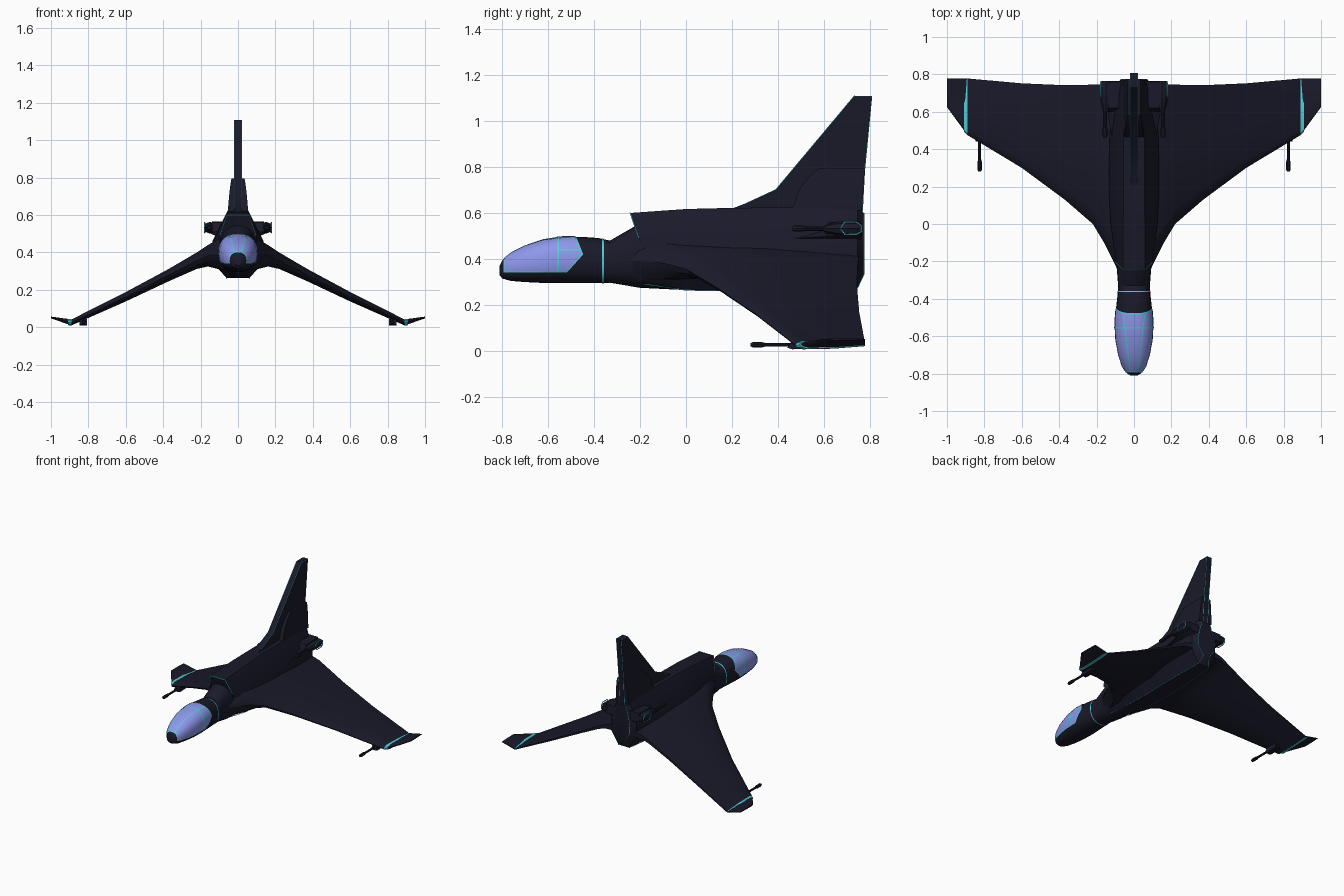
import bpy, bmesh
from math import cos, sin, pi, radians
from mathutils import Vector

if "Cube" in bpy.data.objects:
    bpy.data.objects.remove(bpy.data.objects["Cube"])


def material(name, rgb):
    m = bpy.data.materials.new(name)
    m.diffuse_color = (*rgb, 1)
    m.use_nodes = True
    m.node_tree.nodes["Principled BSDF"].inputs["Base Color"].default_value = m.diffuse_color
    return m


DARK = material("dark_hull", (0.010, 0.010, 0.023))
GLASS = material("canopy_glass", (0.27, 0.31, 0.83))
CYAN = material("cyan_trim", (0.08, 0.62, 0.68))


def finish(name, bm, mat, mirror=False, angle=28):
    bmesh.ops.recalc_face_normals(bm, faces=bm.faces)
    me = bpy.data.meshes.new(name)
    bm.to_mesh(me)
    bm.free()
    me.shade_smooth()
    me.set_sharp_from_angle(angle=radians(angle))
    me.materials.append(mat)
    ob = bpy.data.objects.new(name, me)
    bpy.context.collection.objects.link(ob)
    if mirror:
        ob.modifiers.new("mirror", "MIRROR").use_mirror_merge = False
    return ob


def loft_bm(rings, caps=True):
    bm = bmesh.new()
    vs = [[bm.verts.new(p) for p in r] for r in rings]
    n = len(vs[0])
    for a, b in zip(vs, vs[1:]):
        for i in range(n):
            j = (i + 1) % n
            bm.faces.new((a[i], a[j], b[j], b[i]))
    if caps:
        bm.faces.new(vs[0])
        bm.faces.new(vs[-1])
    return bm


def loft(name, rings, mat=DARK, mirror=False):
    return finish(name, loft_bm(rings), mat, mirror)


def plate(name, profile, x0, x1, mat=DARK, mirror=False):
    """Side (y, z) profile extruded across x."""
    return loft(name, [[(x, y, z) for y, z in profile] for x in (x0, x1)], mat, mirror)


def turned(name, x, z, stations, sides=10, mirror=True, mat=DARK):
    """Round part along y from (y, radius) stations."""
    loft(name, [[(x + r * cos(2 * pi * i / sides), y, z + r * sin(2 * pi * i / sides))
                 for i in range(sides)] for y, r in stations], mat, mirror)


def line(name, pts, r=0.003, closed=False, mirror=True):
    cu = bpy.data.curves.new(name, "CURVE")
    cu.dimensions = "3D"
    cu.bevel_depth = r
    cu.bevel_resolution = 0
    sp = cu.splines.new("POLY")
    sp.points.add(len(pts) - 1)
    for p, co in zip(sp.points, pts):
        p.co = (*co, 1)
    sp.use_cyclic_u = closed
    cu.materials.append(CYAN)
    ob = bpy.data.objects.new(name, cu)
    bpy.context.collection.objects.link(ob)
    if mirror:
        ob.modifiers.new("mirror", "MIRROR").use_mirror_merge = False


# Cockpit pod and neck: y, top, bottom, half width
POD = [(-.81, .37, .33, .018), (-.797, .395, .315, .040), (-.76, .425, .305, .062),
       (-.70, .455, .300, .081), (-.62, .482, .296, .096), (-.53, .496, .295, .101),
       (-.45, .496, .295, .096), (-.38, .491, .295, .088), (-.33, .480, .297, .085),
       (-.20, .555, .275, .095), (0, .56, .265, .10)]


def spow(v):
    return (abs(v) ** .85) * (1 if v > 0 else -1)


def pod_rings(stations, o=0.0, n=28):
    return [[((w + o) * spow(cos(2 * pi * i / n)), y,
              (t + b) / 2 + ((t - b) / 2 + o) * spow(sin(2 * pi * i / n))) for i in range(n)]
            for y, t, b, w in stations]


def pod_skin(name, offset, cuts, mat, mirror=False):
    """Offset piece of pod skin; each cut removes what lies along its normal."""
    bm = loft_bm(pod_rings(POD[:9], offset), False)
    for co, no in cuts:
        bmesh.ops.bisect_plane(bm, geom=bm.verts[:] + bm.edges[:] + bm.faces[:],
                               plane_co=co, plane_no=no, clear_outer=True)
    finish(name, bm, mat, mirror)


def canopy_cuts(e):
    return [((0, -.787 - e, 0), (0, -1, 0)), ((0, 0, .347 - e), (0, 0, -1)),
            ((0, -.452 + e, .42), (0, 1, .4)), ((0, -.452 + e, .42), (0, 1, -.9))]


loft("cockpit_pod", pod_rings(POD))
pod_skin("canopy_frame", .002, canopy_cuts(.006), CYAN)
pod_skin("canopy", .004, canopy_cuts(0), GLASS)
pod_skin("canopy_cross_bar", .006, canopy_cuts(0) + [((0, -.56, 0), (0, -1, 0)),
         ((0, -.551, 0), (0, 1, 0))], CYAN)
pod_skin("canopy_side_bar", .006, canopy_cuts(0) + [((0, -.555, 0), (0, -1, 0)),
         ((0, 0, .444), (0, 0, 1)), ((0, 0, .437), (0, 0, -1))], CYAN)
pod_skin("canopy_top_bar", .006, canopy_cuts(0) + [((.047, -.55, 0), (-1, .12, 0)),
         ((.053, -.55, 0), (1, -.12, 0)), ((0, 0, .40), (0, 0, -1))], CYAN, True)
pod_skin("neck_ring", .002, [((0, -.364, 0), (0, -1, 0)), ((0, -.357, 0), (0, 1, 0))], CYAN)


# Main hull: y, then half section (x, z) from spine to belly
def hull_ring(y, half, skew=0):
    right = [(x, y + skew * (half[0][1] - z), z) for x, z in half]
    return right + [(-x, yy, z) for x, yy, z in reversed(right)]


LIP = [(.060, .600), (.098, .490), (.085, .38), (.045, .295)]
loft("main_hull", [
    hull_ring(-.24, LIP, .33),
    hull_ring(0, [(.058, .617), (.125, .475), (.13, .345), (.06, .265)]),
    hull_ring(.20, [(.055, .622), (.135, .465), (.135, .345), (.06, .262)]),
    hull_ring(.50, [(.055, .624), (.13, .465), (.13, .345), (.06, .265)]),
    hull_ring(.745, [(.050, .624), (.105, .480), (.105, .37), (.045, .275)]),
    hull_ring(.772, [(.035, .600), (.070, .470), (.070, .40), (.025, .335)])])
lip = hull_ring(-.242, LIP, .33)
line("hull_lip_trim", [lip[6], lip[7], lip[0], lip[1]], mirror=False)
line("belly_trim", [(.05, -.19, .292), (.062, 0, .265), (.062, .2, .261), (.062, .5, .264),
                    (.047, .745, .274), (.026, .773, .335), (.071, .773, .40),
                    (.071, .773, .47), (.036, .773, .60)], .002)

# Wings: x, leading y, trailing y, top z, bottom z
WING = [(.05, -.34, .75, .45, .31), (.10, -.22, .75, .475, .31), (.16, -.10, .748, .44, .325),
        (.22, .00, .745, .40, .312), (.37, .13, .742, .312, .246), (.60, .30, .752, .188, .138),
        (.89, .475, .778, .042, .010), (1.0, .625, .778, .057, .047)]


def wing_ring(s, grow=0.0):
    x, le, te, t, b = s
    le, te, t, b = le - grow, te + grow, t + grow, b - grow
    c, m, h = te - le, (t + b) / 2, (t - b) / 2
    shape = [(0, 0), (.025, .5), (.11, 1), (.55, .85), (1, .25), (1, -.25), (.55, -.85),
             (.11, -1), (.025, -.5)]
    return [(x, le + c * u, m + h * v) for u, v in shape]


loft("wing", [wing_ring(s) for s in WING], DARK, True)
loft("wing_tip_strip", [wing_ring((.889, .476, .774, .042, .010), .002),
                        wing_ring((.908, .495, .774, .043, .013), .002)], CYAN, True)

# Wing guns
turned("wing_gun_barrel", .825, .028, [(.34, .008), (.52, .008)])
turned("wing_gun_muzzle", .825, .028, [(.28, .007), (.29, .012), (.33, .012), (.345, .008)])
plate("wing_gun_housing", [(.44, .015), (.46, .045), (.54, .045), (.56, .012), (.46, .008)],
      .808, .848, DARK, True)

# Tail fin with thicker root
plate("tail_fin", [(.19, .615), (.28, .65), (.39, .70), (.73, 1.108), (.808, 1.108),
                   (.775, .78), (.765, .60)], -.02, .02)
line("fin_edge_trim", [(.02, .25, .636), (.02, .39, .701), (.02, .73, 1.107),
                       (.02, .807, 1.107), (.02, .775, .78), (.02, .766, .61)], .002)
loft("fin_root", [[(-w, y0, z), (w, y0, z), (w, y1, z), (-w, y1, z)]
                  for z, y0, y1, w in [(.61, .46, .764, .055), (.70, .49, .770, .048),
                                       (.76, .535, .774, .041), (.795, .58, .776, .035)]])

# Side nacelles with guns, pylons and cyan loops
turned("nacelle", .150, .532, [(.60, .014), (.66, .030), (.745, .032), (.765, .022)], 8)
turned("nacelle_barrel", .155, .532, [(.46, .008), (.47, .014), (.51, .014), (.52, .010),
                                      (.64, .010)])
loft("nacelle_pylon", [[(.09, .42, .485), (.09, .76, .485), (.11, .42, .485)],
                       [(.08, .42, .50), (.08, .76, .56), (.17, .76, .51)]], DARK, True)
plate("nacelle_mount", [(.60, .51), (.62, .56), (.76, .565), (.765, .50)], .06, .14, DARK, True)
line("nacelle_loop", [(.176, .67, .532), (.178, .69, .56), (.178, .74, .56), (.176, .762, .545),
                      (.176, .762, .518), (.178, .74, .506), (.178, .69, .506)], .004, True)
